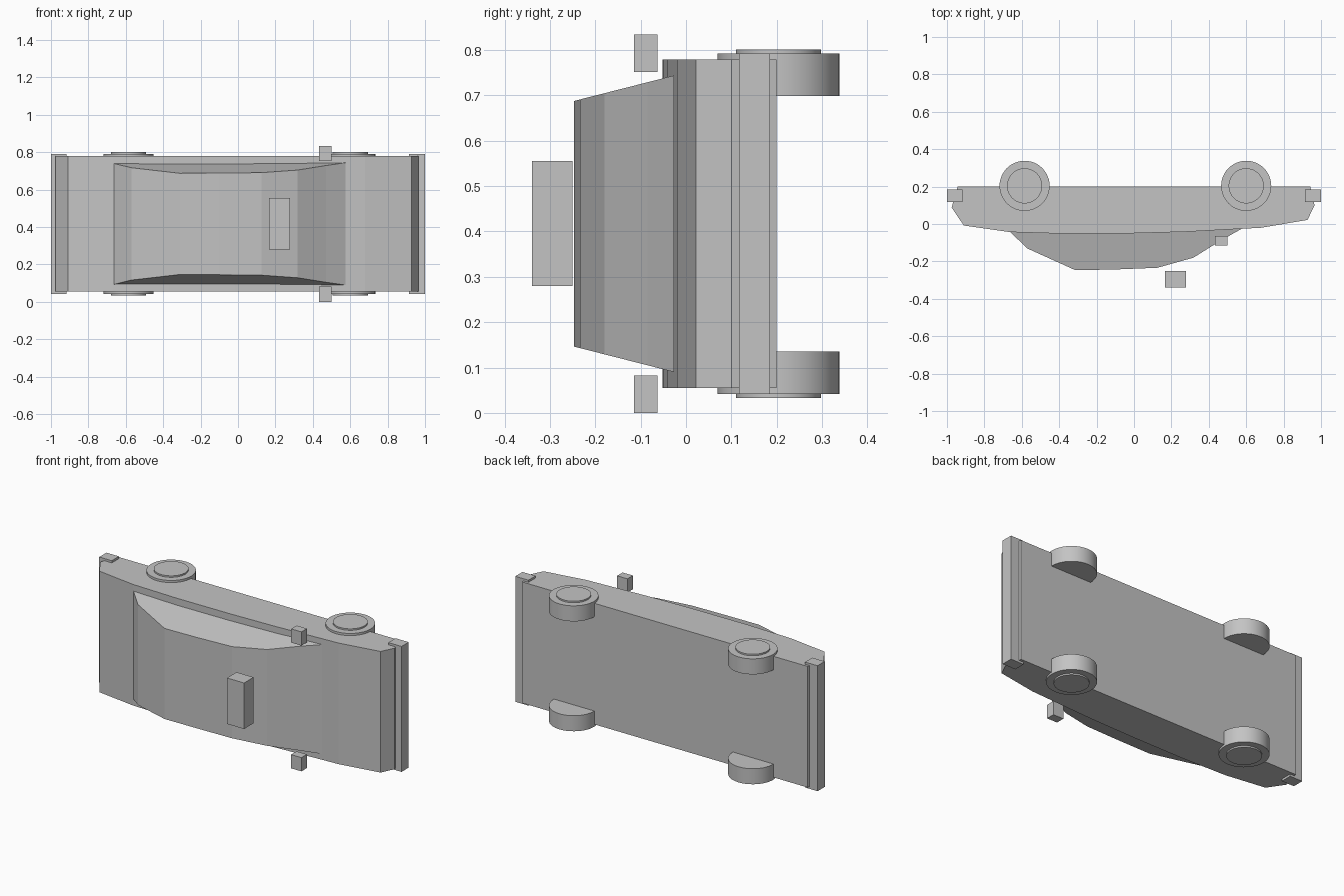
import bpy, bmesh, math
from mathutils import Matrix

if "Cube" in bpy.data.objects:
    bpy.data.objects.remove(bpy.data.objects["Cube"])

grey = bpy.data.materials.new("plain grey")
grey.diffuse_color = (0.55, 0.55, 0.55, 1)
grey.use_nodes = True
grey.node_tree.nodes["Principled BSDF"].inputs["Base Color"].default_value = grey.diffuse_color

Z_MID = 0.417          # centre plane of the car, which lies on its side


def finish(name, bm):
    bmesh.ops.recalc_face_normals(bm, faces=bm.faces)
    me = bpy.data.meshes.new(name)
    bm.to_mesh(me)
    bm.free()
    me.materials.append(grey)
    ob = bpy.data.objects.new(name, me)
    bpy.context.collection.objects.link(ob)
    return ob


def prism(name, profile, half_width):
    """Loft an (x, y) profile along z; half_width(y) gives the taper."""
    bm = bmesh.new()
    low = [bm.verts.new((x, y, Z_MID - half_width(y))) for x, y in profile]
    high = [bm.verts.new((x, y, Z_MID + half_width(y))) for x, y in profile]
    bm.faces.new(low)
    bm.faces.new(high)
    n = len(profile)
    for i in range(n):
        j = (i + 1) % n
        bm.faces.new((low[i], low[j], high[j], high[i]))
    return finish(name, bm)


def box(name, x0, x1, y0, y1, z0, z1):
    bm = bmesh.new()
    bmesh.ops.create_cube(bm, size=1)
    bmesh.ops.scale(bm, vec=(x1 - x0, y1 - y0, z1 - z0), verts=bm.verts)
    bmesh.ops.translate(bm, vec=((x0 + x1) / 2, (y0 + y1) / 2, (z0 + z1) / 2), verts=bm.verts)
    return finish(name, bm)


def disc(name, x, y, r, z0, z1):
    bm = bmesh.new()
    bmesh.ops.create_cone(bm, cap_ends=True, segments=48, radius1=r, radius2=r,
                          depth=z1 - z0, matrix=Matrix.Translation((x, y, (z0 + z1) / 2)))
    ob = finish(name, bm)
    bpy.ops.object.select_all(action='DESELECT')
    ob.select_set(True)
    bpy.context.view_layer.objects.active = ob
    bpy.ops.object.shade_smooth_by_angle(angle=math.radians(30))
    return ob


# Lower body
prism("body", [(-0.943, 0.2), (-0.975, 0.088), (-0.91, -0.008), (-0.665, -0.043),
               (-0.37, -0.052), (-0.02, -0.05), (0.27, -0.042), (0.68, -0.02),
               (0.928, 0.022), (0.965, 0.1), (0.943, 0.2)], lambda y: 0.362)

# Tapered cabin
prism("cabin", [(-0.665, -0.04), (-0.57, -0.131), (-0.313, -0.247), (-0.1, -0.243),
                (0.125, -0.234), (0.318, -0.18), (0.47, -0.085), (0.575, -0.026)],
      lambda y: 0.326 + 0.2545 * (y + 0.03))

# Bumpers
box("rear_bumper", -1, -0.917, 0.117, 0.185, 0.042, 0.792)
box("front_bumper", 0.913, 1, 0.117, 0.185, 0.042, 0.792)

# Roof sign
box("roof_sign", 0.165, 0.278, -0.34, -0.25, 0.28, 0.555)

# Wheels, hubcaps and mirrors on both sides
for side, s in (("right", -1), ("left", 1)):
    def span(a, b):
        return sorted((Z_MID + s * a, Z_MID + s * b))
    box(side + "_mirror", 0.432, 0.5, -0.115, -0.063, *span(0.335, 0.417))
    for end, x in (("rear", -0.585), ("front", 0.6)):
        disc(f"{end}_{side}_wheel", x, 0.204, 0.134, *span(0.282, 0.375))
        disc(f"{end}_{side}_hubcap", x, 0.204, 0.094, *span(0.36, 0.384))
